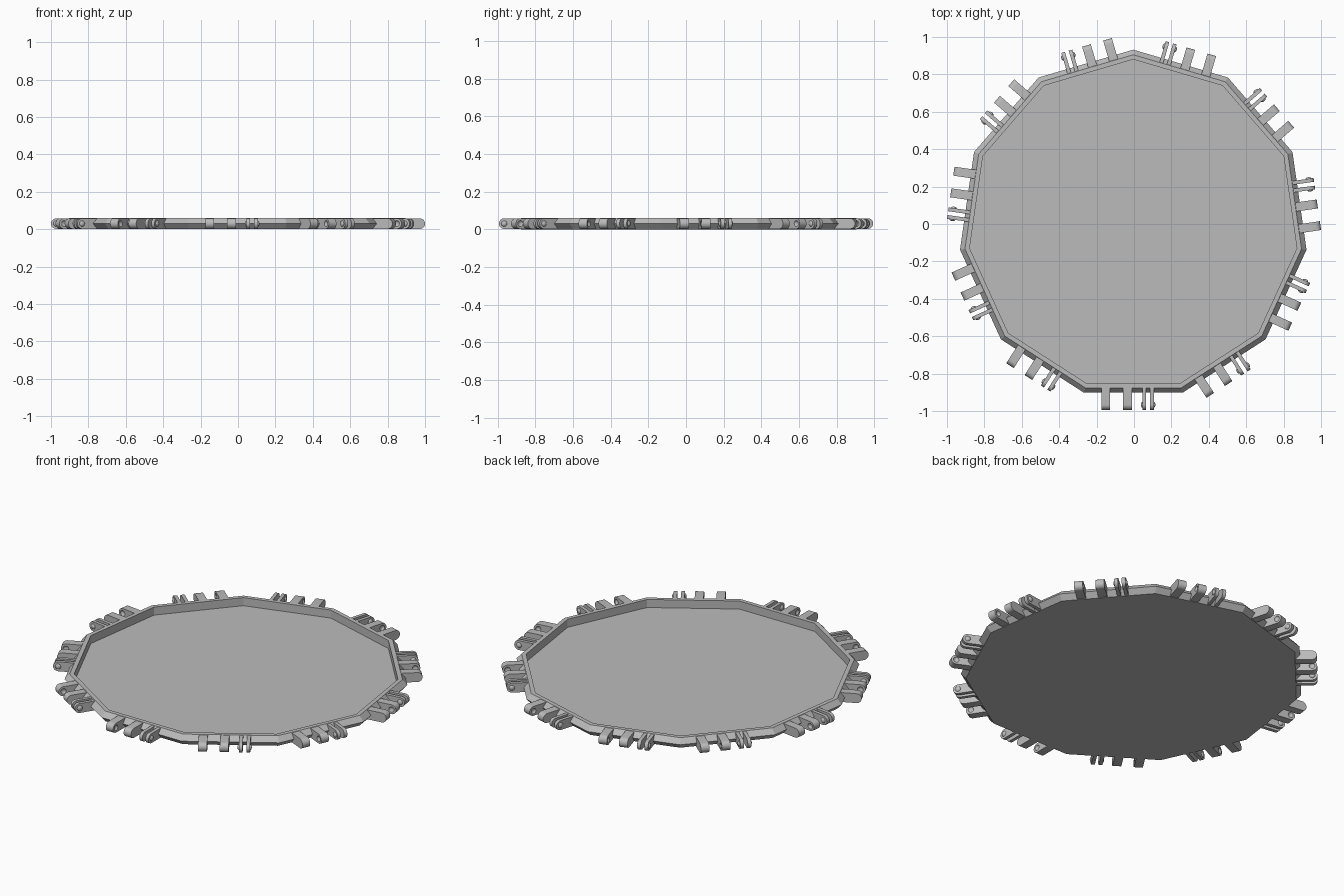
import bpy
import bmesh
from math import pi, cos, sin
from mathutils import Matrix

SIDES = 11
CENTRE = Matrix.Translation((-0.004, -0.004, 0))
MID_Z = 0.03       # hinge axis height
AXIS = 0.962       # hinge axis distance from the centre
RADIUS = 0.028     # knuckle rounding

if "Cube" in bpy.data.objects:
    bpy.data.objects.remove(bpy.data.objects["Cube"])

grey = bpy.data.materials.new("plain_grey")
grey.use_nodes = True
colour = (0.5, 0.5, 0.5, 1)
grey.diffuse_color = colour
grey.node_tree.nodes["Principled BSDF"].inputs["Base Color"].default_value = colour


def make_mesh(name, bm):
    bmesh.ops.recalc_face_normals(bm, faces=bm.faces)
    mesh = bpy.data.meshes.new(name)
    bm.to_mesh(mesh)
    bm.free()
    mesh.materials.append(grey)
    return mesh


def place(name, mesh, matrix):
    ob = bpy.data.objects.new(name, mesh)
    bpy.context.collection.objects.link(ob)
    ob.matrix_world = matrix
    return ob


def smooth(mesh):
    for p in mesh.polygons:
        p.use_smooth = True
    mesh.set_sharp_from_angle(angle=pi / 6)


# Shallow tray: a bevelled outer wall, flat rim and recessed floor
def tray_mesh():
    bm = bmesh.new()
    profile = [(0.872, 0), (0.898, MID_Z), (0.872, 0.06), (0.848, 0.06), (0.848, 0.012)]
    rings = []
    for apothem, z in profile:
        r = apothem / cos(pi / SIDES)
        angles = [pi / 2 + 2 * pi * i / SIDES for i in range(SIDES)]
        rings.append([bm.verts.new((r * cos(a), r * sin(a), z)) for a in angles])
    for low, high in zip(rings, rings[1:]):
        for i in range(SIDES):
            j = (i + 1) % SIDES
            bm.faces.new((low[i], low[j], high[j], high[i]))
    bm.faces.new(rings[0])
    bm.faces.new(rings[-1])
    return make_mesh("tray", bm)


# Knuckle: a round-ended bar reaching out in -y, centred at x
def add_knuckle(bm, x, width):
    outline = [(-0.862, MID_Z + RADIUS), (-0.862, MID_Z - RADIUS)]
    for i in range(13):
        a = -pi / 2 + pi * i / 12
        outline.append((-AXIS - RADIUS * cos(a), MID_Z + RADIUS * sin(a)))
    face = bm.faces.new([bm.verts.new((x - width / 2, y, z)) for y, z in outline])
    ext = bmesh.ops.extrude_face_region(bm, geom=[face])
    moved = [v for v in ext["geom"] if isinstance(v, bmesh.types.BMVert)]
    bmesh.ops.translate(bm, verts=moved, vec=(width, 0, 0))


# Flattened ball on the hinge axis
def add_ball(bm, x, radius):
    matrix = (Matrix.Translation((x, -AXIS, MID_Z))
              @ Matrix.Diagonal((0.6, 1, 1, 1)) @ Matrix.Rotation(pi / 2, 4, "Y"))
    bmesh.ops.create_uvsphere(bm, u_segments=16, v_segments=8, radius=radius, matrix=matrix)


def bars(name, xs, width):
    bm = bmesh.new()
    for x in xs:
        add_knuckle(bm, x, width)
    return make_mesh(name, bm)


def balls(name, xs, radius):
    bm = bmesh.new()
    for x in xs:
        add_ball(bm, x, radius)
    return make_mesh(name, bm)


place("tray", tray_mesh(), CENTRE)

# Shared hinge parts for one side
socket_mesh = bars("socket_lugs", (-0.147, -0.03), 0.048)
clip_mesh = bars("clip_prongs", (0.059, 0.1), 0.02)
stud_mesh = balls("clip_studs", (0.05, 0.109), 0.016)
dimple_mesh = balls("dimple_cutter", (-0.123, -0.054), 0.016)

# Cut the dimples into the facing sides of the two lugs
cutter = place("dimple_cutter", dimple_mesh, Matrix.Identity(4))
cutter.hide_render = True
cutter.hide_viewport = True
blank = place("lug_blank", socket_mesh, Matrix.Identity(4))
cut = blank.modifiers.new("dimples", "BOOLEAN")
cut.operation = "DIFFERENCE"
cut.solver = "EXACT"
cut.object = cutter
bpy.context.view_layer.update()
evaluated = blank.evaluated_get(bpy.context.evaluated_depsgraph_get())
lug_mesh = bpy.data.meshes.new_from_object(evaluated)
bpy.data.objects.remove(blank)
bpy.data.objects.remove(cutter)

# Repeat the hinge parts round every side
for mesh in (lug_mesh, clip_mesh, stud_mesh):
    smooth(mesh)
for side in range(SIDES):
    turn = CENTRE @ Matrix.Rotation(2 * pi * side / SIDES, 4, "Z")
    place(f"socket_lugs_{side + 1}", lug_mesh, turn)
    place(f"clip_prongs_{side + 1}", clip_mesh, turn)
    place(f"clip_studs_{side + 1}", stud_mesh, turn)
